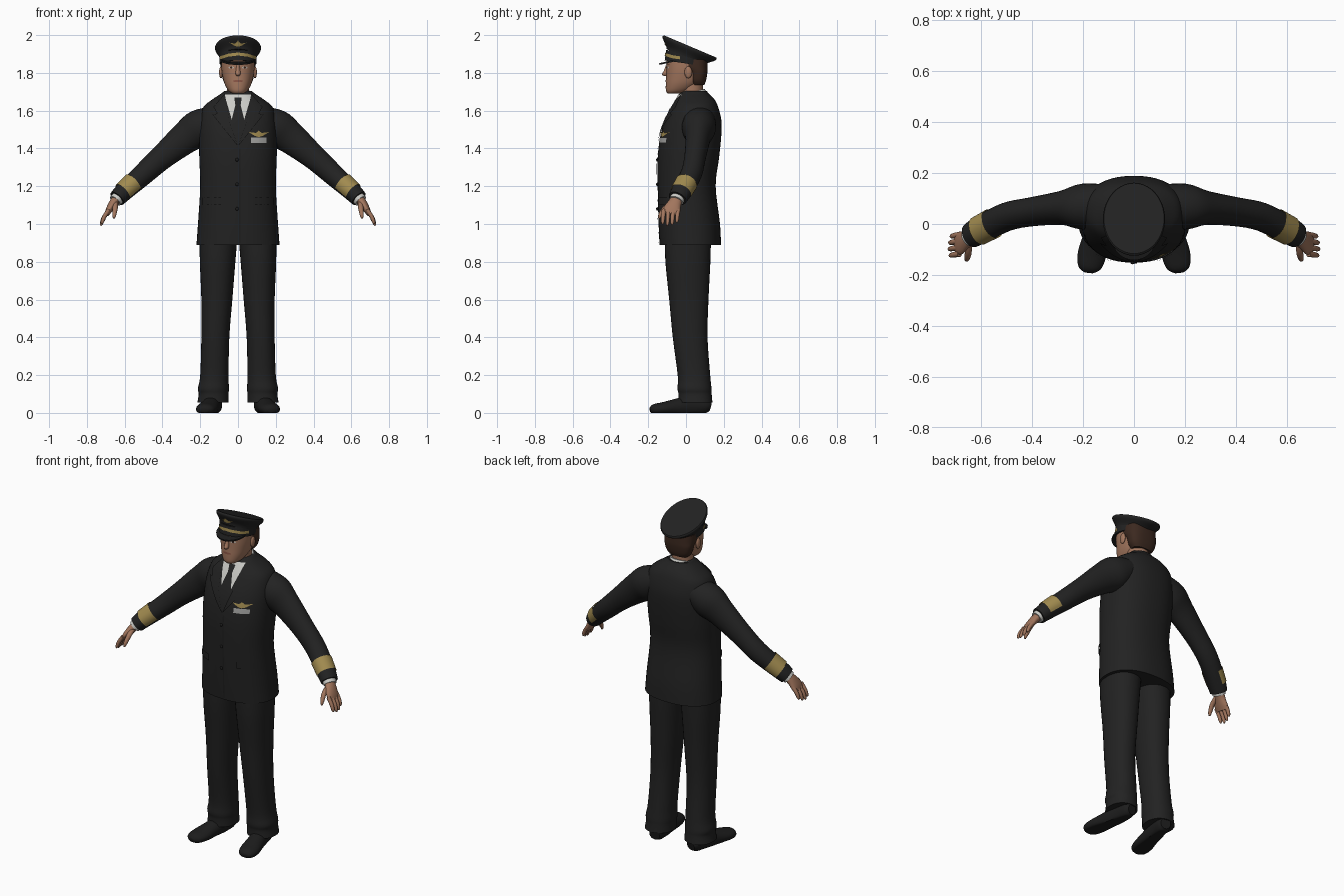
import bpy, bmesh, math
from mathutils import Vector
from mathutils.bvhtree import BVHTree

cube = bpy.data.objects.get("Cube")
if cube:
    bpy.data.objects.remove(cube)

X, Y = Vector((1, 0, 0)), Vector((0, 1, 0))


def material(name, *rgb, rough=0.8):
    m = bpy.data.materials.new(name)
    m.use_nodes = True
    color = (*rgb, 1)
    m.diffuse_color = color
    shader = next(n for n in m.node_tree.nodes if n.type == 'BSDF_PRINCIPLED')
    shader.inputs["Base Color"].default_value = color
    shader.inputs["Roughness"].default_value = rough
    return m


SUIT = material("suit black", .016, .016, .016)
SHOE = material("shoe black", .012, .012, .012)
SHIRT = material("shirt white", .6, .6, .57)
GOLD = material("braid gold", .36, .26, .08)
SKIN = material("skin", .36, .18, .11)
HAIR = material("hair brown", .045, .022, .014)
GREY = material("ribbon grey", .36, .36, .35)
LIPS = material("lips", .25, .09, .06)
EYES = material("eye white", .5, .45, .4)


def finish(bm, name, mat):
    mesh = bpy.data.meshes.new(name)
    bm.to_mesh(mesh)
    bm.free()
    obj = bpy.data.objects.new(name, mesh)
    bpy.context.collection.objects.link(obj)
    mesh.materials.append(mat)
    bpy.ops.object.select_all(action='DESELECT')
    obj.select_set(True)
    bpy.context.view_layer.objects.active = obj
    bpy.ops.object.shade_smooth_by_angle(angle=math.radians(45))
    return obj


def spline(rows, steps):
    """Catmull-Rom interpolation of every column in the rows."""
    out = []
    for i in range(len(rows) - 1):
        a, b, c, d = (rows[max(0, min(len(rows) - 1, i + k))] for k in (-1, 0, 1, 2))
        for k in range(steps):
            t = k / steps
            out.append([q + t / 2 * (r - p + t * (2 * p - 5 * q + 4 * r - s + t * (3 * (q - r) + s - p)))
                        for p, q, r, s in zip(a, b, c, d)])
    return out + [list(rows[-1])]


def loft(name, rows, mat, hint=None, n=32, power=2, steps=4, sign=1, keep=None):
    """Skin rings (x, y, z, radius, radius); flat, or square to the path with a hint axis."""
    rows = spline(rows, steps)
    pts = [Vector(r[:3]) for r in rows]
    bm = bmesh.new()
    rings = []
    for i, r in enumerate(rows):
        u, v = X, Y
        if hint:
            t = pts[min(i + 1, len(pts) - 1)] - pts[max(i - 1, 0)]
            u = t.cross(hint).normalized()
            v = u.cross(t).normalized()
        ring = []
        for k in range(n):
            c, s = math.cos(math.tau * k / n), math.sin(math.tau * k / n)
            c, s = (math.copysign(abs(w) ** (2 / power), w) for w in (c, s))
            p = pts[i] + u * (c * r[3]) + v * (s * r[4])
            ring.append(bm.verts.new((p.x * sign, p.y, max(p.z, 0))))
        rings.append(ring)
    for a, b in zip(rings, rings[1:]):
        for k in range(n):
            bm.faces.new((a[k], a[k - 1], b[k - 1], b[k]))
    bm.faces.new(rings[0])
    bm.faces.new(rings[-1])
    bmesh.ops.recalc_face_normals(bm, faces=bm.faces)
    if keep:
        bm.normal_update()
        bmesh.ops.delete(bm, geom=[f for f in bm.faces if not keep(f)], context='FACES')
    return finish(bm, name, mat)


def pair(name, rows, mat, **opts):
    for side, sign in (("left", 1), ("right", -1)):
        loft(side + "_" + name, rows, mat, sign=sign, **opts)


def stack(rows):
    """Turn (z, half width, front y, back y) into flat loft rings."""
    return [(0, (f + b) / 2, z, w, (b - f) / 2) for z, w, f, b in rows]


def ball(name, center, size, mat):
    bm = bmesh.new()
    bmesh.ops.create_uvsphere(bm, u_segments=16, v_segments=10, radius=1)
    for v in bm.verts:
        v.co = Vector(center) + Vector(a * b for a, b in zip(v.co, size))
    return finish(bm, name, mat)


def plate(name, target, outline, mat, lift=.003, sign=1):
    """Lay a thin flat outline (x, z) onto the front of a target part."""
    tree = BVHTree.FromObject(target, bpy.context.evaluated_depsgraph_get())
    bm = bmesh.new()
    face = bm.faces.new([bm.verts.new((x * sign, 0, z)) for x, z in outline])
    face.normal_update()
    if face.normal.y > 0:
        face.normal_flip()
    bmesh.ops.triangulate(bm, faces=bm.faces)
    for axis, index in ((X, 0), (Vector((0, 0, 1)), 2)):
        spots = [v.co[index] for v in bm.verts]
        low, high = min(spots), max(spots)
        count = max(2, int((high - low) / .012))
        for k in range(1, count):
            bmesh.ops.bisect_plane(bm, geom=bm.verts[:] + bm.edges[:] + bm.faces[:],
                                   plane_co=axis * (low + (high - low) * k / count), plane_no=axis)
    for v in bm.verts[:]:
        hit = tree.ray_cast(Vector((v.co.x, -1, v.co.z)), Y)[0]
        if hit:
            v.co.y = hit.y - lift
        else:
            bm.verts.remove(v)
    return finish(bm, name, mat)


def plates(name, target, outline, mat, lift=.003):
    for side, sign in (("left", 1), ("right", -1)):
        plate(side + "_" + name, target, outline, mat, lift, sign)


def box(x, z, w, h):
    return [(x - w, z - h), (x + w, z - h), (x + w, z + h), (x - w, z + h)]


def oval(x, z, w, h):
    return [(x + w * math.cos(math.tau * k / 12), z + h * math.sin(math.tau * k / 12)) for k in range(12)]


# Jacket body
jacket = loft("jacket", stack([
    (.89, .22, -.14, .185), (1, .212, -.145, .18), (1.2, .2, -.15, .157), (1.35, .205, -.15, .175),
    (1.47, .205, -.135, .187), (1.55, .2, -.11, .187), (1.62, .182, -.075, .17),
    (1.66, .135, -.052, .15), (1.69, .09, -.035, .12), (1.705, .072, -.015, .11)]),
    SUIT, n=48, power=2.3)

# Shirt front, tie, lapels and jacket details
plate("shirt_front", jacket, [(-.072, 1.685), (.072, 1.685), (0, 1.44)], SHIRT)
plate("tie", jacket, [(-.02, 1.67), (.02, 1.67), (.014, 1.63), (.036, 1.54), (0, 1.43), (-.036, 1.54),
                      (-.014, 1.63)], SUIT, .006)
plates("lapel", jacket, [(.07, 1.69), (.13, 1.62), (.11, 1.585), (.135, 1.58), (0, 1.41), (.045, 1.54)], SUIT, .008)
plates("pocket_flap", jacket, box(.14, 1.12, .05, .02), SUIT, .008)
plate("front_closure", jacket, box(.008, 1.15, .004, .25), SHOE, .004)
for i in range(3):
    ball("button", (-.005, -.152, 1.08 + i * .13), (.009, .006, .009), SHOE)

# Chest wings and ribbon bar
plate("chest_wings", jacket, [(.055, 1.487), (.095, 1.482), (.11, 1.495), (.125, 1.482), (.165, 1.487),
                              (.13, 1.466), (.11, 1.46), (.09, 1.466)], GOLD, .007)
plate("ribbon_bar", jacket, box(.11, 1.443, .042, .014), GREY, .007)

# Sleeves with braid and shirt cuffs
pair("sleeve", [(.1, .075, 1.56, .07, .08), (.2, .068, 1.51, .098, .09), (.28, .063, 1.455, .085, .067),
                (.4, .048, 1.355, .066, .057), (.5, .028, 1.265, .058, .056), (.6, -.022, 1.175, .05, .055),
                (.64, -.045, 1.135, .045, .05)], SUIT, hint=Y)
pair("sleeve_braid", [(.555, .002, 1.217, .058, .06), (.61, -.027, 1.168, .053, .058)], GOLD,
     hint=Y, keep=lambda f: f.normal.z > -.5 and len(f.verts) == 4)
pair("shirt_cuff", [(.63, -.04, 1.145, .036, .04), (.65, -.052, 1.122, .034, .038)], SHIRT, hint=Y)

# Hands
pair("palm", [(.635, -.043, 1.14, .026, .03), (.66, -.06, 1.11, .023, .036), (.682, -.075, 1.075, .018, .046),
              (.695, -.08, 1.05, .012, .042)], SKIN, hint=Y, n=20)
for i, reach in enumerate((.8, .95, 1, .9)):
    y = -.042 - .025 * i
    pair("finger", [(.684, y, 1.075, .011, .012), (.684 + .026 * reach, y - .004, 1.075 - .04 * reach, .011, .011),
                    (.684 + .038 * reach, y - .006, 1.075 - .07 * reach, .009, .009),
                    (.684 + .042 * reach, y - .007, 1.075 - .084 * reach, .004, .004)], SKIN, hint=Y, n=10)
pair("thumb", [(.65, -.07, 1.115, .014, .016), (.65, -.11, 1.085, .013, .014), (.655, -.135, 1.05, .011, .011),
               (.657, -.142, 1.03, .005, .005)], SKIN, hint=X, n=10)

# Trousers
pair("trouser_leg", [(.103, .01, .93, .1, .122), (.108, .01, .8, .094, .119), (.112, .015, .6, .082, .104),
                     (.12, .022, .4, .074, .092), (.125, .042, .2, .075, .086), (.13, .045, .13, .082, .09),
                     (.129, .048, .1, .079, .088), (.132, .05, .055, .083, .09)], SUIT, power=2.2)

# Shoes
pair("shoe", [(.12, .127, .035, .03, .03), (.125, .1, .04, .045, .042), (.135, .03, .04, .055, .045),
              (.15, -.05, .03, .045, .05), (.165, -.12, .022, .035, .056), (.175, -.17, .018, .028, .045),
              (.178, -.19, .015, .012, .02)], SHOE, hint=X)

# Neck and shirt collar
loft("neck", stack([(1.65, .06, -.025, .09), (1.75, .058, -.035, .09)]), SKIN)
loft("shirt_collar", [(0, .05, 1.64, .085, .085), (0, .034, 1.698, .067, .066)], SHIRT, hint=X)

# Head, nose and ears
head = loft("head", stack([
    (1.69, .028, -.095, -.04), (1.705, .05, -.106, .02), (1.74, .07, -.107, .07), (1.78, .081, -.105, .095),
    (1.82, .087, -.104, .105), (1.87, .088, -.104, .108)]), SKIN, n=40, power=2.2)
loft("nose", [(0, -.098, 1.84, .008, .009), (0, -.106, 1.81, .012, .012), (0, -.11, 1.793, .013, .017),
              (0, -.104, 1.783, .006, .013)], SKIN, n=16)
for side, sign in (("left", 1), ("right", -1)):
    ball(side + "_ear", (sign * .09, .012, 1.803), (.01, .02, .032), SKIN)

# Hair around the back and sides
loft("hair", stack([(1.735, .06, .03, .096), (1.76, .078, .02, .106), (1.8, .088, .012, .113),
                    (1.83, .092, -.02, .114), (1.87, .092, -.03, .113)]), HAIR, power=2.6)

# Face details
plates("eye", head, oval(.036, 1.828, .015, .006), EYES, .002)
plates("iris", head, oval(.036, 1.828, .006, .006), HAIR, .003)
plates("eyebrow", head, [(.015, 1.842), (.04, 1.85), (.06, 1.844), (.04, 1.844)], HAIR, .003)
plate("mouth", head, oval(0, 1.757, .028, .006), LIPS)

# Cap: band, tilted crown, visor
band = loft("cap_band", [(0, -.002, 1.85, .112, .098), (0, .006, 1.905, .112, .1)], SUIT, hint=X, n=40)


def crown_ring(offset, depth, width):
    return 0, .022 + .39 * offset, 1.94 + .92 * offset, depth, width


crown = loft("cap_crown", [crown_ring(-.062, .11, .098), crown_ring(-.045, .12, .104), crown_ring(-.02, .148, .119),
                           crown_ring(-.008, .155, .122), crown_ring(0, .15, .118)], SUIT, hint=X, n=40)
loft("cap_visor", [(0, -.052, 1.862, .09, .088), (0, -.054, 1.871, .09, .088)], SHOE, hint=X, n=40, steps=1)

# Cap braid and badge
plate("cap_braid", band, [(-.095, 1.872), (-.05, 1.886), (0, 1.892), (.05, 1.886), (.095, 1.872),
                          (.095, 1.888), (.05, 1.902), (0, 1.908), (-.05, 1.902), (-.095, 1.888)], GOLD, .004)
plate("cap_badge", crown, [(-.045, 1.96), (-.015, 1.955), (0, 1.972), (.015, 1.955), (.045, 1.96),
                           (.02, 1.944), (0, 1.938), (-.02, 1.944)], GOLD, .004)
